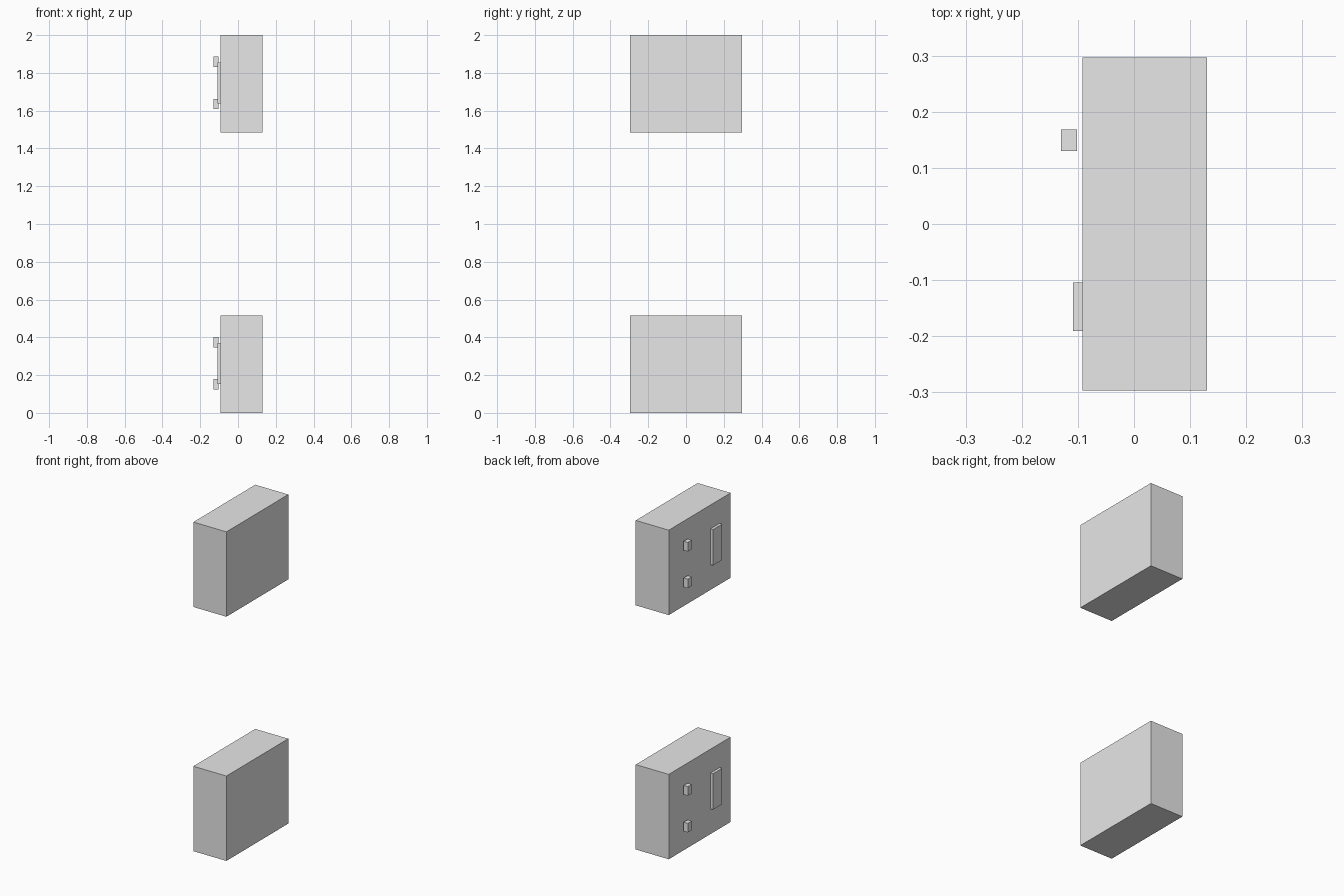
import bpy

default_cube = bpy.data.objects.get("Cube")
if default_cube:
    bpy.data.objects.remove(default_cube, do_unlink=True)

grey = bpy.data.materials.new("light_grey")
grey.use_nodes = True
colour = (0.8, 0.8, 0.8, 1)
grey.diffuse_color = colour
grey.node_tree.nodes["Principled BSDF"].inputs["Base Color"].default_value = colour


def block(name, x, y, z):
    """Box spanning the given (low, high) range on each axis."""
    spans = (x, y, z)
    bpy.ops.mesh.primitive_cube_add(size=1, location=[(a + b) / 2 for a, b in spans])
    obj = bpy.context.object
    obj.name = name
    obj.scale = [b - a for a, b in spans]
    bpy.ops.object.transform_apply(location=False, rotation=False, scale=True)
    obj.data.materials.append(grey)


# Two identical units, one high above the other
for level, base in (("lower", 0), ("upper", 1.484)):
    # Main housing
    block(level + "_housing", (-0.092, 0.13), (-0.297, 0.297), (base, base + 0.516))
    # Raised plate on the right side
    block(level + "_plate", (-0.109, -0.092), (-0.191, -0.104),
          (base + 0.153, base + 0.371))
    # Pair of small pegs standing just clear of the right side
    for place, bottom in (("bottom", 0.124), ("top", 0.347)):
        block(f"{level}_{place}_peg", (-0.13, -0.102), (0.13, 0.168),
              (base + bottom, base + bottom + 0.055))
